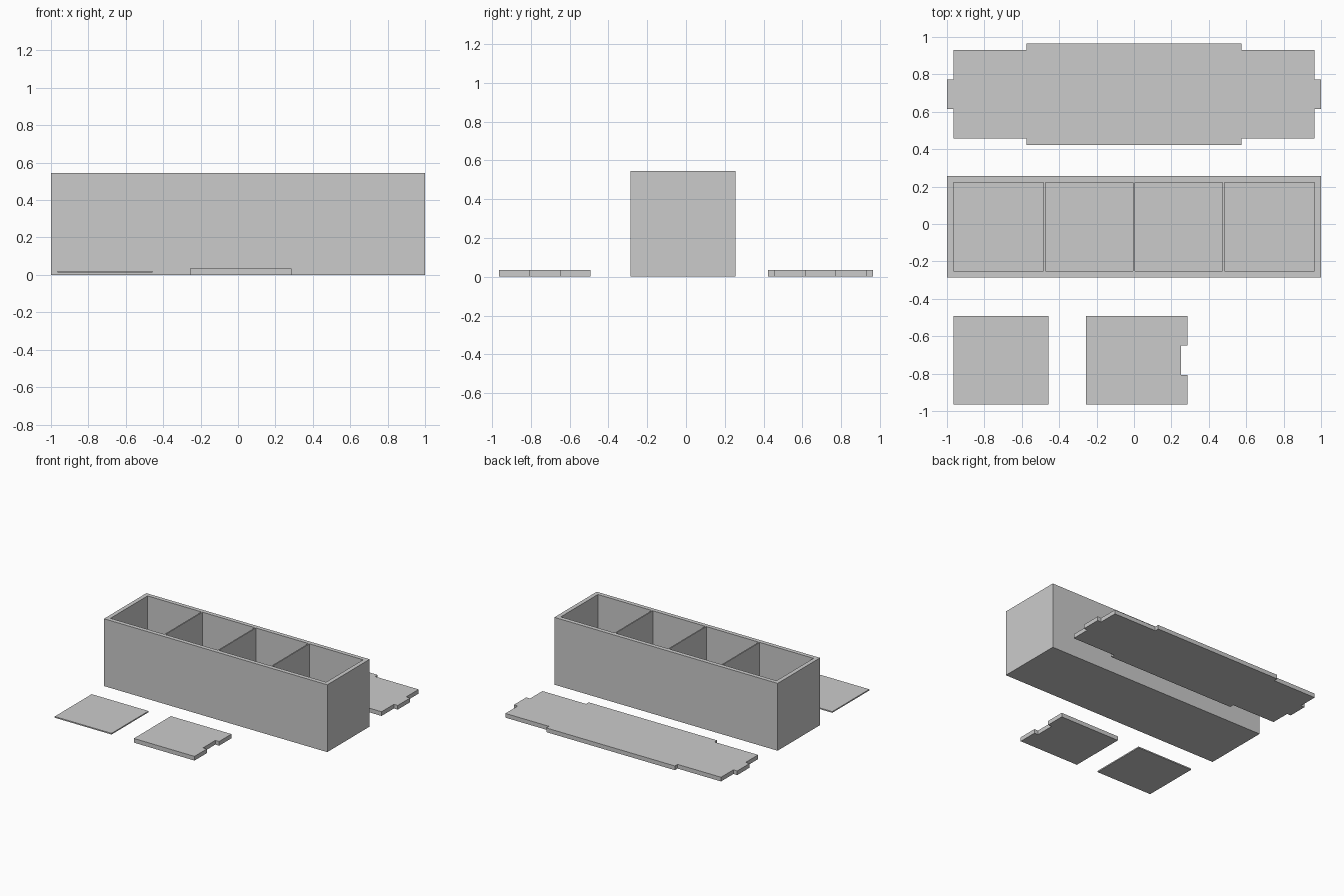
import bpy, bmesh

if "Cube" in bpy.data.objects:
    bpy.data.objects.remove(bpy.data.objects["Cube"])

T = 0.034            # thick panel
D = 0.01             # thin divider
H = 0.545            # box height
Y0, Y1 = -0.286, 0.256


def make(name, bm):
    bmesh.ops.recalc_face_normals(bm, faces=bm.faces[:])
    me = bpy.data.meshes.new(name)
    bm.to_mesh(me)
    bm.free()
    ob = bpy.data.objects.new(name, me)
    bpy.context.collection.objects.link(ob)
    return ob


def plate(name, outline, z0, z1):
    """Extrude a flat outline from z0 to z1."""
    bm = bmesh.new()
    face = bm.faces.new([bm.verts.new((x, y, z0)) for x, y in outline])
    top = bmesh.ops.extrude_face_region(bm, geom=[face])["geom"]
    bmesh.ops.translate(bm, vec=(0, 0, z1 - z0),
                        verts=[v for v in top if isinstance(v, bmesh.types.BMVert)])
    if not face.is_valid or len(bm.faces) < len(outline) + 2:
        bm.faces.new([v for v in bm.verts if abs(v.co.z - z0) < 1e-6])
    return make(name, bm)


def rect(x0, x1, y0, y1):
    return [(x0, y0), (x1, y0), (x1, y1), (x0, y1)]


# Open box: inset the top face and sink it to form the walls and floor
bm = bmesh.new()
bmesh.ops.create_cube(bm, size=1)
for v in bm.verts:
    v.co = (v.co.x * 2, (Y0 + Y1) / 2 + v.co.y * (Y1 - Y0), (v.co.z + 0.5) * H)
top = max(bm.faces, key=lambda f: f.calc_center_median().z)
bmesh.ops.inset_region(bm, faces=[top], thickness=T, use_even_offset=True)
floor = bmesh.ops.extrude_discrete_faces(bm, faces=[top])["faces"][0]
for v in floor.verts:
    v.co.z = T
make("box_shell", bm)

# Three thin dividers inside the box
for i in (-1, 0, 1):
    x = i * 0.479
    plate(f"divider_{i + 2}", rect(x - D / 2, x + D / 2, Y0 + T, Y1 - T), T, H)

# Loose floor panel: tabbed outline, one quarter mirrored around its centre
cy = 0.694
quarter = [(1, 0.079), (1 - T, 0.079), (1 - T, 0.237), (0.576, 0.237), (0.576, 0.271)]
half = quarter + [(-x, y) for x, y in reversed(quarter)]
outline = half + [(x, -y) for x, y in reversed(half)]
plate("loose_floor_panel", [(x, cy + y) for x, y in outline], 0, T)

# Loose end panel with a slot for the floor tab
ya, yb, yc = -0.965, -0.492, -0.7285
plate("loose_end_panel",
      [(-0.257, ya), (0.286, ya), (0.286, yc - 0.079), (0.286 - T, yc - 0.079),
       (0.286 - T, yc + 0.079), (0.286, yc + 0.079), (0.286, yb), (-0.257, yb)], 0, T)

# Loose divider, level with the mid-plane of the other panels
plate("loose_divider", rect(-0.966, -0.457, ya, yb), (T - D) / 2, (T + D) / 2)
